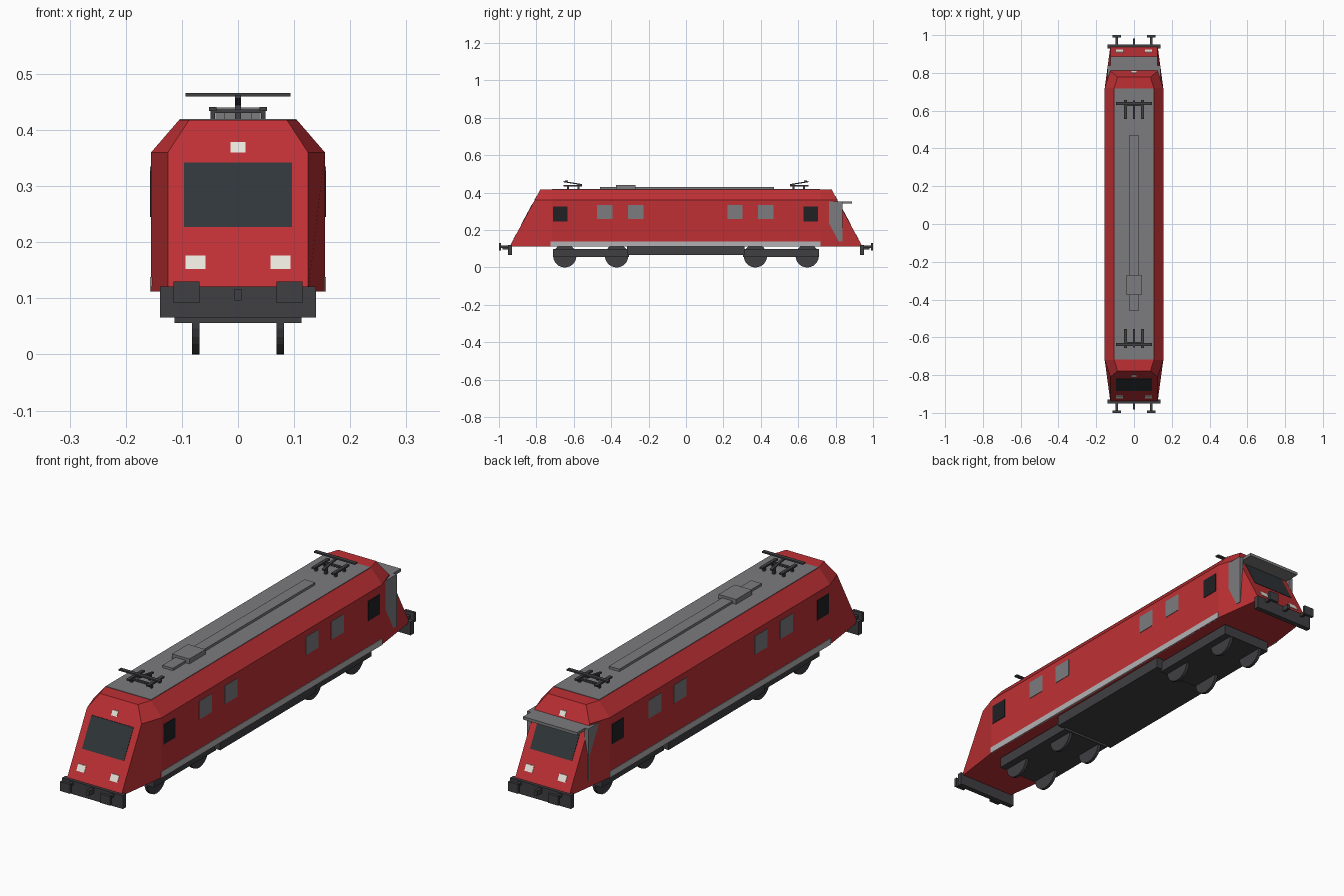
import bpy, bmesh, math
from mathutils import Vector

if "Cube" in bpy.data.objects:
    bpy.data.objects.remove(bpy.data.objects["Cube"])


def material(name, r, g, b):
    m = bpy.data.materials.new(name)
    m.diffuse_color = (r, g, b, 1)
    m.use_nodes = True
    m.node_tree.nodes["Principled BSDF"].inputs["Base Color"].default_value = m.diffuse_color
    return m


RED = material("red_paint", 0.52, 0.03, 0.035)
DARK = material("dark_metal", 0.05, 0.05, 0.055)
GLASS = material("dark_glass", 0.03, 0.037, 0.042)
BLACK = material("cab_glass", 0.015, 0.015, 0.018)
ROOF = material("roof_grey", 0.2, 0.2, 0.21)
STRIPE = material("light_grey", 0.45, 0.45, 0.46)
LAMP = material("lamp_white", 0.8, 0.78, 0.7)


def finish(name, bm, mat):
    bmesh.ops.recalc_face_normals(bm, faces=bm.faces)
    me = bpy.data.meshes.new(name)
    bm.to_mesh(me)
    bm.free()
    me.materials.append(mat)
    ob = bpy.data.objects.new(name, me)
    bpy.context.collection.objects.link(ob)
    return ob


def loft(name, rings, mat):
    """Skin a list of equal-length point rings and cap both ends."""
    bm = bmesh.new()
    vs = [[bm.verts.new(p) for p in ring] for ring in rings]
    n = len(rings[0])
    for a, b in zip(vs, vs[1:]):
        for i in range(n):
            j = (i + 1) % n
            bm.faces.new((a[i], a[j], b[j], b[i]))
    bm.faces.new(vs[0])
    bm.faces.new(vs[-1])
    return finish(name, bm, mat)


def box(name, x, y, z, mat):
    """Box from (low, high) pairs."""
    def ring(yy):
        return [(x[0], yy, z[0]), (x[1], yy, z[0]), (x[1], yy, z[1]), (x[0], yy, z[1])]
    return loft(name, [ring(y[0]), ring(y[1])], mat)


def span(c, half):
    return (c - half, c + half)


def nose_y(z):
    return 0.943 - (z - 0.112) * 0.165 / 0.306


def nose_plate(name, s, x, z, mat):
    """Thin plate lying on the raked end face at side s."""
    def ring(d):
        return [(xx, s * (nose_y(zz) + d), zz) for xx, zz in
                ((x[0], z[0]), (x[1], z[0]), (x[1], z[1]), (x[0], z[1]))]
    loft(name, [ring(-0.005), ring(0.002)], mat)


def section(w, top_w, y_of):
    pts = [(-w, 0.112), (w, 0.112), (w, 0.36), (top_w, 0.418), (-top_w, 0.418), (-w, 0.36)]
    return [(x, y_of(z), z) for x, z in pts]


# Body shell with raked, tapered ends
loft("body_shell", [
    section(0.125, 0.087, lambda z: -nose_y(z)),
    section(0.155, 0.105, lambda z: -0.72),
    section(0.155, 0.105, lambda z: 0.72),
    section(0.125, 0.087, nose_y)], RED)

# Roof deck and equipment
box("roof_deck", (-0.104, 0.104), (-0.717, 0.717), (0.41, 0.42), ROOF)
box("roof_duct", (-0.024, 0.024), (-0.46, 0.47), (0.415, 0.43), ROOF)
box("roof_unit", (-0.04, 0.04), (-0.375, -0.27), (0.415, 0.44), ROOF)

# Side stripe and windows on both sides
for sx in (-1, 1):
    side = sorted((sx * 0.15, sx * 0.157))
    box("side_stripe", side, (-0.724, 0.72), (0.112, 0.138), STRIPE)
    for y in (-0.435, -0.269, 0.262, 0.427):
        box("side_window", side, span(y, 0.041), (0.26, 0.335), ROOF)
    for y in (-0.672, 0.667):
        box("cab_side_window", side, span(y, 0.038), (0.245, 0.327), BLACK)

# Underframe tank
box("underframe_tank", (-0.139, 0.139), (-0.315, 0.312), (0.066, 0.113), DARK)

for s in (-1, 1):
    def ys(a, b):
        return sorted((s * a, s * b))

    # End glazing and lamps
    nose_plate("windscreen", s, (-0.096, 0.096), (0.227, 0.342), GLASS)
    nose_plate("top_lamp", s, (-0.013, 0.013), (0.36, 0.379), LAMP)
    for sx in (-1, 1):
        nose_plate("headlamp", s, span(sx * 0.076, 0.018), (0.152, 0.176), LAMP)

    # Buffer beam, buffers and coupling hook
    box("buffer_beam", (-0.139, 0.139), ys(0.93, 0.951), (0.066, 0.121), DARK)
    for sx in (-1, 1):
        box("buffer_shaft", span(sx * 0.092, 0.006), ys(0.945, 0.992), (0.105, 0.117), DARK)
        box("buffer_head", span(sx * 0.092, 0.023), ys(0.988, 1.0), (0.092, 0.13), DARK)
    box("coupling_hook", span(0, 0.006), ys(0.945, 0.982), (0.096, 0.117), DARK)

    # Bogie frame and wheels
    box("bogie_frame", (-0.113, 0.113), ys(0.305, 0.712), (0.056, 0.1), DARK)
    for y in (0.371, 0.648):
        for sx in (-1, 1):
            ring = [(s * y + 0.0625 * math.cos(a), 0.0625 + 0.0625 * math.sin(a))
                    for a in (i * math.tau / 24 for i in range(24))]
            loft("wheel", [[(sx * x, u, v) for u, v in ring] for x in (0.069, 0.082)], DARK)

    # Pantograph: rails on posts, folded arm and contact bar
    for sx in (-1, 1):
        box("pantograph_rail", span(sx * 0.045, 0.007), ys(0.555, 0.656), (0.434, 0.441), DARK)
        for y in (0.575, 0.63):
            box("pantograph_post", span(sx * 0.045, 0.004), span(s * y, 0.005), (0.418, 0.436), DARK)
    box("pantograph_base", (-0.045, 0.045), span(s * 0.63, 0.005), (0.43, 0.437), DARK)
    box("pantograph_pivot", span(0, 0.005), span(s * 0.575, 0.006), (0.418, 0.446), DARK)
    loft("pantograph_arm", [[(x, s * y, z + d) for x, d in
                             ((-0.005, -0.003), (0.005, -0.003), (0.005, 0.003), (-0.005, 0.003))]
                            for y, z in ((0.555, 0.443), (0.655, 0.459))], DARK)
    box("pantograph_bar", (-0.094, 0.094), span(s * 0.638, 0.008), (0.46, 0.466), DARK)

# Rear windscreen hood: flat visor with side panels
box("rear_visor", (-0.124, 0.124), (0.78, 0.888), (0.342, 0.354), ROOF)
for sx in (-1, 1):
    box("rear_side_panel", sorted((sx * 0.122, sx * 0.14)), (0.76, 0.838), (0.14, 0.354), ROOF)
